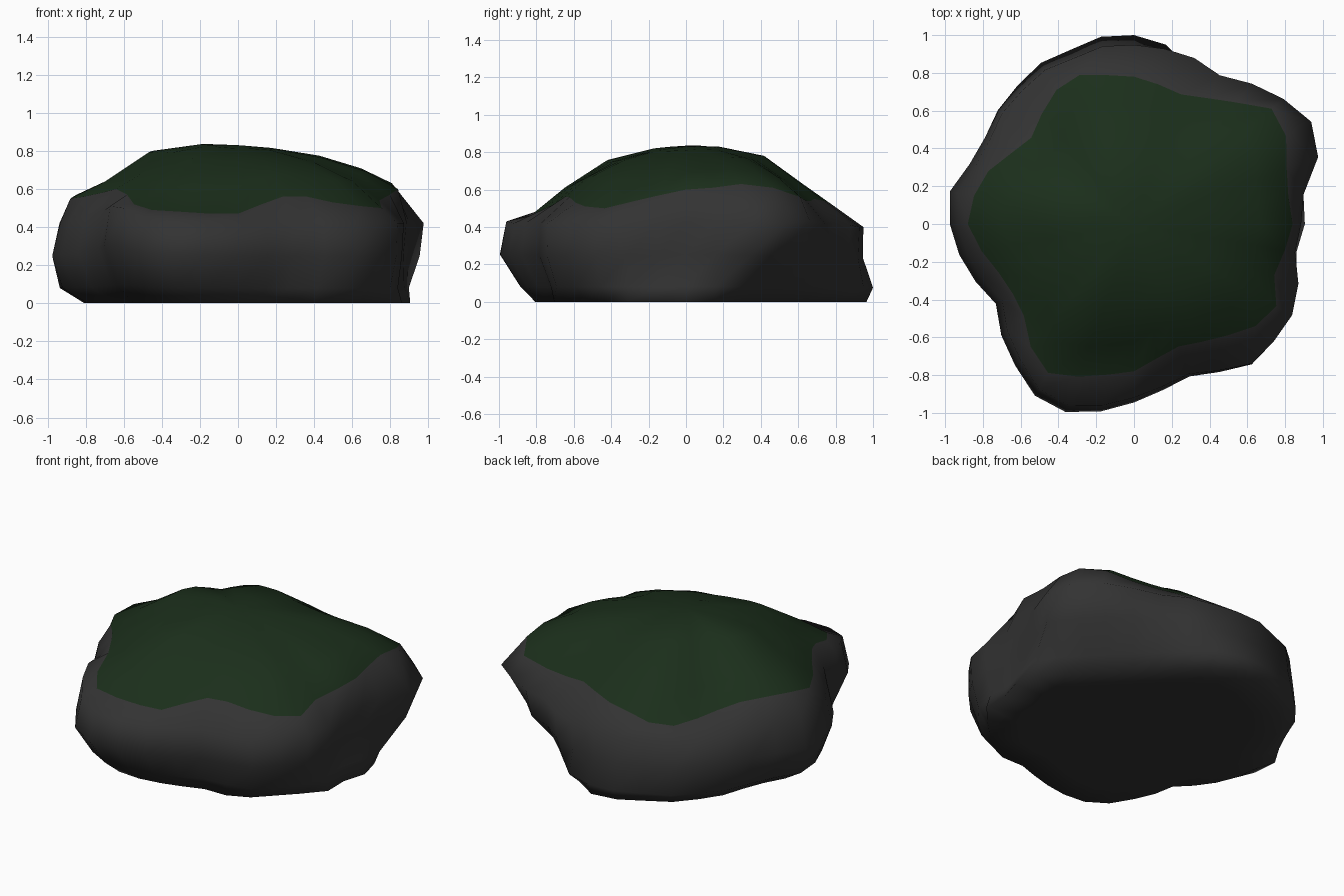
import bpy, bmesh, math

cube = bpy.data.objects.get("Cube")
if cube:
    bpy.data.objects.remove(cube, do_unlink=True)


def make_material(name, colour):
    mat = bpy.data.materials.new(name)
    mat.use_nodes = True
    mat.diffuse_color = (*colour, 1)
    bsdf = next(n for n in mat.node_tree.nodes if n.type == "BSDF_PRINCIPLED")
    bsdf.inputs["Base Color"].default_value = (*colour, 1)
    bsdf.inputs["Roughness"].default_value = 0.9
    return mat


stone = make_material("dark grey stone", (0.033, 0.033, 0.033))
moss = make_material("dark green moss", (0.0108, 0.0275, 0.0108))

# Hundredths of a unit, one value per equal step of angle starting at +x
rock_radius = [90, 93, 106, 111, 106, 100, 94, 97, 98, 99, 100, 98,
               99, 97, 96, 93, 94, 100, 98, 94, 89, 84, 91, 97,
               104, 105, 100, 94, 89, 86, 91, 98, 98, 98, 94, 88]
rim_height = [43, 43, 42, 42, 43, 42, 42, 41, 40, 40, 40, 40,
              40, 41, 42, 42, 42, 42, 42, 43, 45, 49, 51, 50,
              45, 43, 43, 42, 42, 42, 42, 42, 42, 42, 42, 42]
moss_radius = [84, 83, 86, 93, 95, 84, 77, 73, 75, 78, 80, 84,
               82, 76, 71, 75, 82, 86, 88, 82, 76, 74, 76, 85,
               91, 86, 81, 78, 72, 69, 72, 77, 84, 87, 79, 81]
moss_height = [60, 61, 63, 61, 56, 54, 54, 55, 54, 52, 50, 47,
               45, 47, 49, 54, 57, 57, 55, 56, 58, 60, 57, 52,
               49, 48, 47, 47, 52, 56, 56, 53, 51, 50, 54, 57]
count = len(rock_radius)

# Stone rings: share of the rim height, scale, lean towards +x and +y,
# then the distance of the undercut on the back left and front left corners
stone_rings = [(0, 0.7, 0.04, 0.06, 0.55, 0.65),
               (0, 0.905, 0.1, 0.07, 0.72, 0.84),
               (0.19, 0.955, 0.015, 0.055, 0.79, 0.94),
               (0.59, 0.98, -0.015, -0.025, 0.93, 1),
               (1, 0.968, 0.015, -0.01, 1.05, 1)]
# Moss rings: share of the moss radius, share of the way up to the peak,
# and how much more that is towards +x and +y
moss_rings = [(1, 0, 0, 0), (0.8, 0.38, 0.12, -0.05),
              (0.53, 0.8, 0.02, 0), (0.22, 0.97, 0, 0)]
PEAK = 0.83
TILT_X, TILT_Y = -0.07, 0.04

bm = bmesh.new()


def add_ring(point):
    """Make a ring of vertices from a function giving radius and height."""
    ring = []
    for i in range(count):
        a = math.tau * i / count
        c, s = math.cos(a), math.sin(a)
        r, z = point(i, c, s)
        ring.append(bm.verts.new((r * c, r * s, z)))
    return ring


def undercut(r, toward, distance):
    """Keep a radius inside a flat corner cut."""
    return min(r, distance / toward) if toward > 0 else r


rings = []
for level, scale, lean_x, lean_y, back_cut, front_cut in stone_rings:
    def flank(i, c, s):
        r = rock_radius[i] / 100 * (scale + lean_x * c + lean_y * s)
        r = undercut(r, (c + s) / math.sqrt(2), back_cut)
        r = undercut(r, (c - s) / math.sqrt(2), front_cut)
        return r, rim_height[i] / 100 * level
    rings.append(add_ring(flank))

for spread, rise, rise_x, rise_y in moss_rings:
    def dome(i, c, s):
        r = moss_radius[i] / 100 * spread
        edge = moss_height[i] / 100
        tilt = r * (TILT_X * c + TILT_Y * s)
        climb = rise + rise_x * c + rise_y * s
        return r, edge + (PEAK - edge + tilt) * climb
    rings.append(add_ring(dome))

# Skin the rings, with moss above the last stone band
for level in range(len(rings) - 1):
    low, high = rings[level], rings[level + 1]
    for i in range(count):
        j = (i + 1) % count
        face = bm.faces.new((low[i], low[j], high[j], high[i]))
        face.material_index = int(level >= len(stone_rings))

# Close the flat base and the crown
bm.faces.new(list(reversed(rings[0])))
peak = bm.verts.new((0, 0, PEAK))
for i in range(count):
    face = bm.faces.new((rings[-1][i], rings[-1][(i + 1) % count], peak))
    face.material_index = 1

for face in bm.faces:
    face.smooth = True

mesh = bpy.data.meshes.new("mossy_rock")
bm.to_mesh(mesh)
bm.free()
mesh.materials.append(stone)
mesh.materials.append(moss)
rock = bpy.data.objects.new("mossy_rock", mesh)
bpy.context.collection.objects.link(rock)
